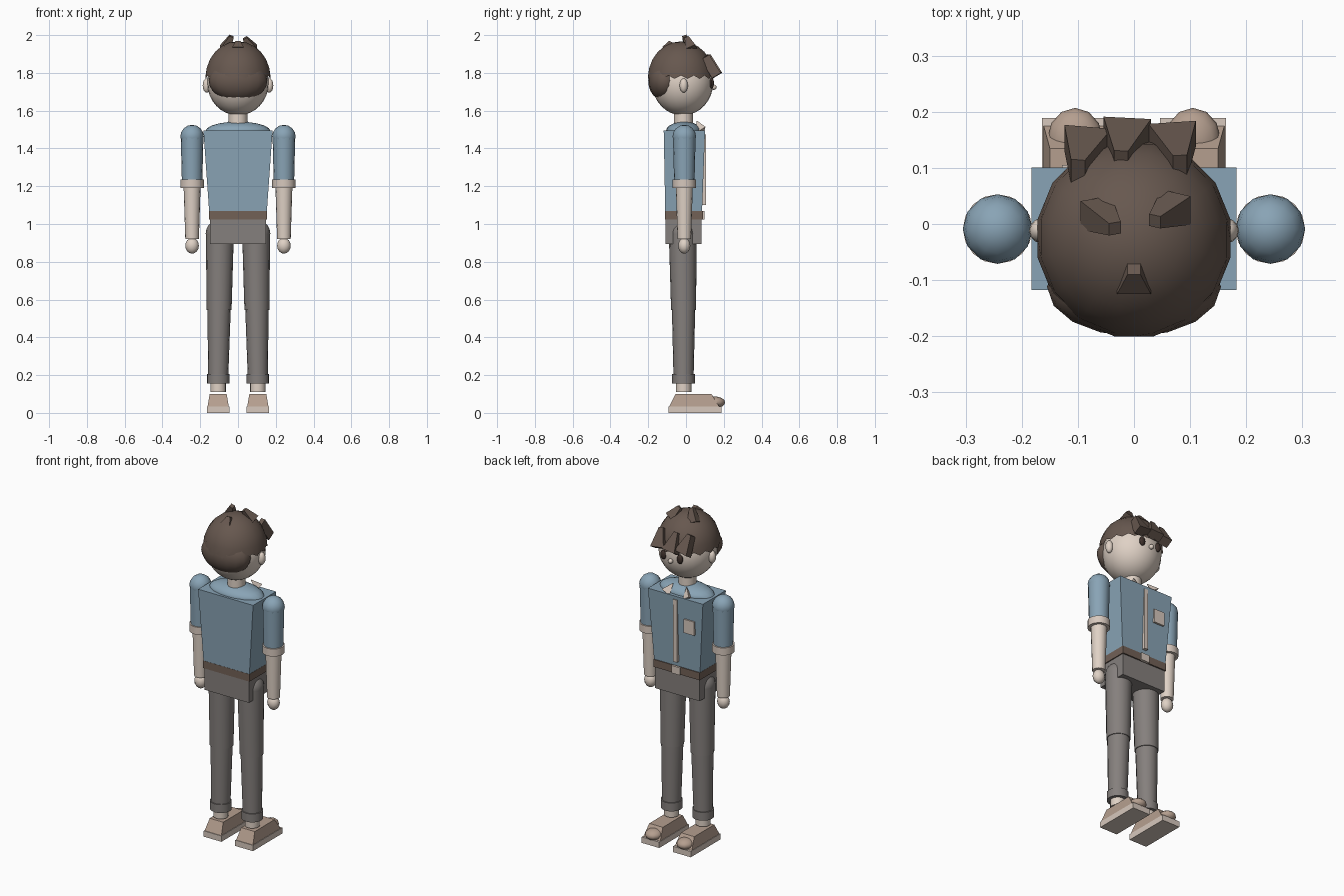
import bpy, bmesh, math
from mathutils import Vector, Matrix

cube = bpy.data.objects.get("Cube")
if cube:
    bpy.data.objects.remove(cube, do_unlink=True)


def material(name, r, g, b):
    m = bpy.data.materials.new(name)
    m.use_nodes = True
    m.diffuse_color = (r, g, b, 1)
    m.node_tree.nodes["Principled BSDF"].inputs["Base Color"].default_value = (r, g, b, 1)
    return m


SHIRT = material("shirt_blue", .25, .37, .465)
PANTS = material("trouser_grey", .235, .215, .205)
HAIR = material("hair_brown", .135, .097, .078)
SKIN = material("skin", .74, .64, .56)
TRIM = material("cream_trim", .68, .58, .51)
SHOE = material("shoe_tan", .46, .345, .275)
BELT = material("belt_brown", .17, .12, .094)
EYE = material("eye_dark", .05, .032, .026)


def finish(name, bm, mat, smooth=True):
    bmesh.ops.recalc_face_normals(bm, faces=bm.faces)
    mesh = bpy.data.meshes.new(name)
    bm.to_mesh(mesh)
    bm.free()
    mesh.materials.append(mat)
    ob = bpy.data.objects.new(name, mesh)
    bpy.context.collection.objects.link(ob)
    if smooth:
        bpy.ops.object.select_all(action='DESELECT')
        ob.select_set(True)
        bpy.context.view_layer.objects.active = ob
        bpy.ops.object.shade_smooth_by_angle(angle=math.radians(42))
    return ob


def ball(name, centre, radii, mat, segs=16, rings=10):
    bm = bmesh.new()
    bmesh.ops.create_uvsphere(bm, u_segments=segs, v_segments=rings, radius=1)
    bm.transform(Matrix.Translation(centre) @ Matrix.Diagonal((*radii, 1)))
    return finish(name, bm, mat)


def tube(name, p0, p1, r0, r1, mat, segs=16, smooth=True):
    """Tapered cylinder from p0 to p1."""
    p0, p1 = Vector(p0), Vector(p1)
    bm = bmesh.new()
    bmesh.ops.create_cone(bm, cap_ends=True, segments=segs, radius1=r0,
                          radius2=r1, depth=(p1 - p0).length)
    turn = (p1 - p0).to_track_quat('Z', 'Y').to_matrix().to_4x4()
    bm.transform(Matrix.Translation((p0 + p1) / 2) @ turn)
    return finish(name, bm, mat, smooth)


def box(name, low, high, mat):
    """Box between two corners."""
    low, high = Vector(low), Vector(high)
    bm = bmesh.new()
    bmesh.ops.create_cube(bm, size=1)
    bm.transform(Matrix.Translation((low + high) / 2) @ Matrix.Diagonal((*(high - low), 1)))
    return finish(name, bm, mat, False)


def taper_box(name, bottom, top, z0, z1, mat):
    """Box whose bottom and top are (x0, x1, y0, y1) rectangles."""
    bm = bmesh.new()
    bmesh.ops.create_cube(bm, size=2)
    for v in bm.verts:
        x0, x1, y0, y1 = top if v.co.z > 0 else bottom
        v.co = (x1 if v.co.x > 0 else x0, y1 if v.co.y > 0 else y0, z1 if v.co.z > 0 else z0)
    return finish(name, bm, mat, False)


def lock(name, p0, p1, size0, size1):
    """Four-sided tuft of hair between two points, with its width kept along x."""
    p0, p1 = Vector(p0), Vector(p1)
    axis = (p1 - p0).normalized()
    depth = axis.cross(Vector((1, 0, 0))).normalized()
    wide = depth.cross(axis)
    bm = bmesh.new()
    bmesh.ops.create_cube(bm, size=2)
    for v in bm.verts:
        p, (w, d) = (p1, size1) if v.co.z > 0 else (p0, size0)
        v.co = p + wide * (v.co.x * w / 2) + depth * (v.co.y * d / 2)
    return finish(name, bm, HAIR, False)


# Legs, feet, arms and other paired parts
for s, side in ((1, "left"), (-1, "right")):
    foot, knee, hip, y = s * .105, s * .1, s * .096, -.013
    box(f"{side}_sole", (foot - .059, -.092, 0), (foot + .059, .189, .035), TRIM)
    taper_box(f"{side}_shoe", (foot - .056, foot + .056, -.088, .175),
              (foot - .045, foot + .045, -.055, .135), .035, .1, SHOE)
    ball(f"{side}_toe_cap", (foot, .152, .056), (.049, .055, .031), SHOE, 12, 8)
    tube(f"{side}_ankle", (foot, y, .11), (foot, y, .18), .041, .041, SKIN)
    tube(f"{side}_trouser_cuff", (foot, y, .155), (foot, y, .205), .06, .06, PANTS)
    tube(f"{side}_shin", (foot, y, .18), (knee, y, .56), .053, .062, PANTS)
    tube(f"{side}_thigh", (knee, y, .545), (hip, -.017, .95), .066, .074, PANTS)
    ball(f"{side}_hip_joint", (hip, -.017, .95), (.075, .074, .073), PANTS)

    x, y = s * .243, -.009
    ball(f"{side}_shoulder", (x, y, 1.463), (.062, .062, .062), SHIRT, 12, 8)
    tube(f"{side}_sleeve", (x, y, 1.22), (x, y, 1.463), .054, .06, SHIRT)
    tube(f"{side}_sleeve_cuff", (x, y, 1.19), (x, y, 1.235), .062, .062, TRIM)
    tube(f"{side}_forearm", (x, y, .92), (x, y, 1.2), .036, .045, SKIN)
    ball(f"{side}_hand", (x, y, .885), (.036, .032, .042), SKIN, 12, 8)

    ball(f"{side}_ear", (s * .166, -.012, 1.733), (.021, .022, .038), SKIN, 12, 8)
    ball(f"{side}_eye", (s * .055, .136, 1.745), (.019, .012, .028), EYE, 12, 8)
    tube(f"{side}_collar_point", (s * .072, .085, 1.495), (s * .045, .058, 1.545),
         .032, .002, TRIM, 3, False)

# Torso
box("hips", (-.148, -.108, .895), (.148, .082, 1.025), PANTS)
box("belt", (-.154, -.111, 1.025), (.154, .09, 1.07), BELT)
box("belt_buckle", (-.028, .085, 1.025), (.028, .099, 1.07), TRIM)
taper_box("shirt_body", (-.153, .153, -.11, .085), (-.183, .183, -.118, .101), 1.07, 1.495, SHIRT)
ball("shirt_yoke", (0, -.011, 1.492), (.172, .095, .05), SHIRT, 20, 10)
box("button_placket", (-.013, .08, 1.1), (.013, .105, 1.475), TRIM)
box("shirt_pocket", (-.128, .085, 1.292), (-.058, .105, 1.374), TRIM)
tube("neck", (0, -.014, 1.5), (0, -.014, 1.62), .05, .05, SKIN)

# Head
ball("head", (0, -.018, 1.748), (.163, .162, .173), SKIN, 24, 16)
ball("nose", (0, .147, 1.724), (.014, .015, .014), SKIN, 10, 6)

# Hair cap: upper half of a sphere with a zigzag rim
bm = bmesh.new()
bmesh.ops.create_uvsphere(bm, u_segments=16, v_segments=12, radius=1)
bmesh.ops.delete(bm, geom=[v for v in bm.verts if v.co.z < -.01], context='VERTS')
bmesh.ops.subdivide_edges(bm, edges=[e for e in bm.edges if e.is_boundary], cuts=1)
for v in bm.verts:
    if v.is_boundary:
        corner = v.co.to_2d().length > .99
        v.co.z = -.045 if corner else .05
bm.transform(Matrix.Translation((0, -.026, 1.777)) @ Matrix.Diagonal((.175, .178, .19, 1))
             @ Matrix.Rotation(math.pi / 16, 4, 'Z'))
finish("hair_cap", bm, HAIR)
ball("back_hair", (0, -.112, 1.758), (.155, .088, .107), HAIR, 16, 12)

# Fringe locks widen downward; crown tufts narrow upward
for i, (x0, x1, y) in enumerate(((-.1, -.082, -.012), (-.023, -.012, .004), (.082, .068, -.004))):
    lock(f"fringe_lock_{i + 1}", (x0, .105 + y, 1.885), (x1, .162 + y, 1.79),
         (.025, .05), (.085, .054))
for i, (base, tip) in enumerate((((-.068, .02, 1.925), (-.034, -.008, 1.994)),
                                 ((.075, .03, 1.925), (.037, .005, 1.985)),
                                 ((0, -.1, 1.925), (0, -.08, 1.965)))):
    lock(f"crown_tuft_{i + 1}", base, tip, (.06, .055), (.023, .023))
